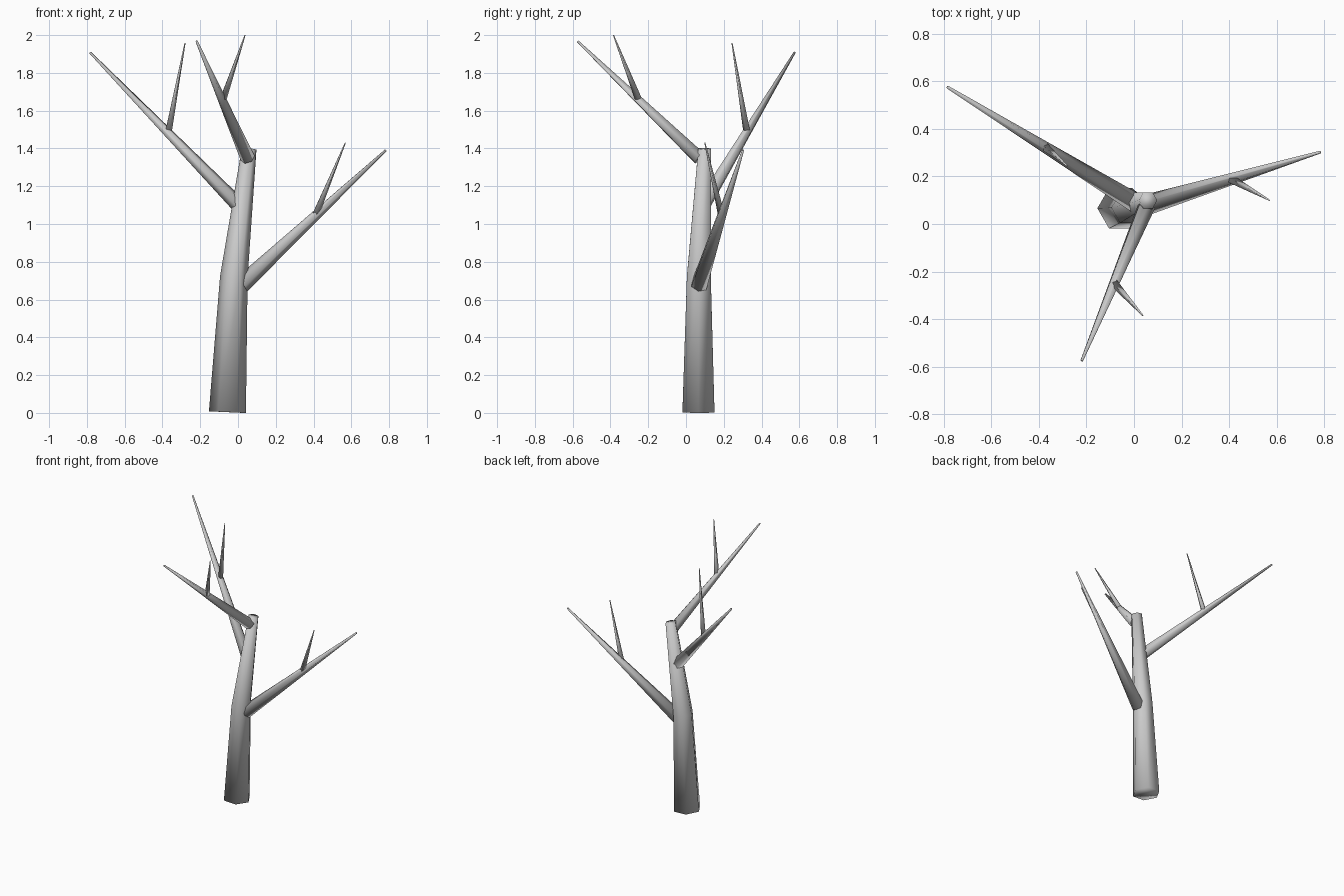
import bpy, bmesh
from math import cos, sin, tau
from mathutils import Vector

if "Cube" in bpy.data.objects:
    bpy.data.objects.remove(bpy.data.objects["Cube"])


def limb(name, points, radii, sides):
    """Tapered low-poly tube through points, capped and smooth shaded all over."""
    pts = [Vector(p) for p in points]
    bm = bmesh.new()
    rings = []
    for i, (p, r) in enumerate(zip(pts, radii)):
        d = pts[min(i + 1, len(pts) - 1)] - pts[max(i - 1, 0)]
        q = Vector((0, 0, 1)).rotation_difference(d.normalized())
        rings.append([bm.verts.new(p + q @ Vector((r * cos(tau * k / sides), r * sin(tau * k / sides), 0)))
                      for k in range(sides)])
    for a, b in zip(rings, rings[1:]):
        for k in range(sides):
            n = (k + 1) % sides
            bm.faces.new((a[k], a[n], b[n], b[k]))
    bm.faces.new(rings[0][::-1])
    bm.faces.new(rings[-1])
    for f in bm.faces:
        f.smooth = True
    me = bpy.data.meshes.new(name)
    bm.to_mesh(me)
    bm.free()
    ob = bpy.data.objects.new(name, me)
    bpy.context.collection.objects.link(ob)
    return ob


# Bent trunk
limb("trunk", [(-0.056, 0.066, 0.004), (-0.022, 0.068, 0.72), (0.059, 0.099, 1.399)],
     [0.098, 0.073, 0.039], 6)

# Branches, each with one upright twig: base, tip, radius, twig base, twig tip
branches = {
    "right": ((0.017, 0.07, 0.677), (0.782, 0.302, 1.39), 0.047, (0.41, 0.187, 1.05), (0.568, 0.1, 1.43)),
    "left": ((0.012, 0.085, 1.09), (-0.783, 0.575, 1.908), 0.041, (-0.37, 0.322, 1.485), (-0.281, 0.244, 1.957)),
    "front": ((0.051, 0.07, 1.349), (-0.219, -0.573, 1.967), 0.039, (-0.078, -0.253, 1.665), (0.037, -0.384, 2.0)),
}
for side, (base, tip, r, twig_base, twig_tip) in branches.items():
    limb(side + "_branch", [base, tip], [r, 0.006], 6)
    limb(side + "_twig", [twig_base, twig_tip], [0.019, 0.003], 5)
